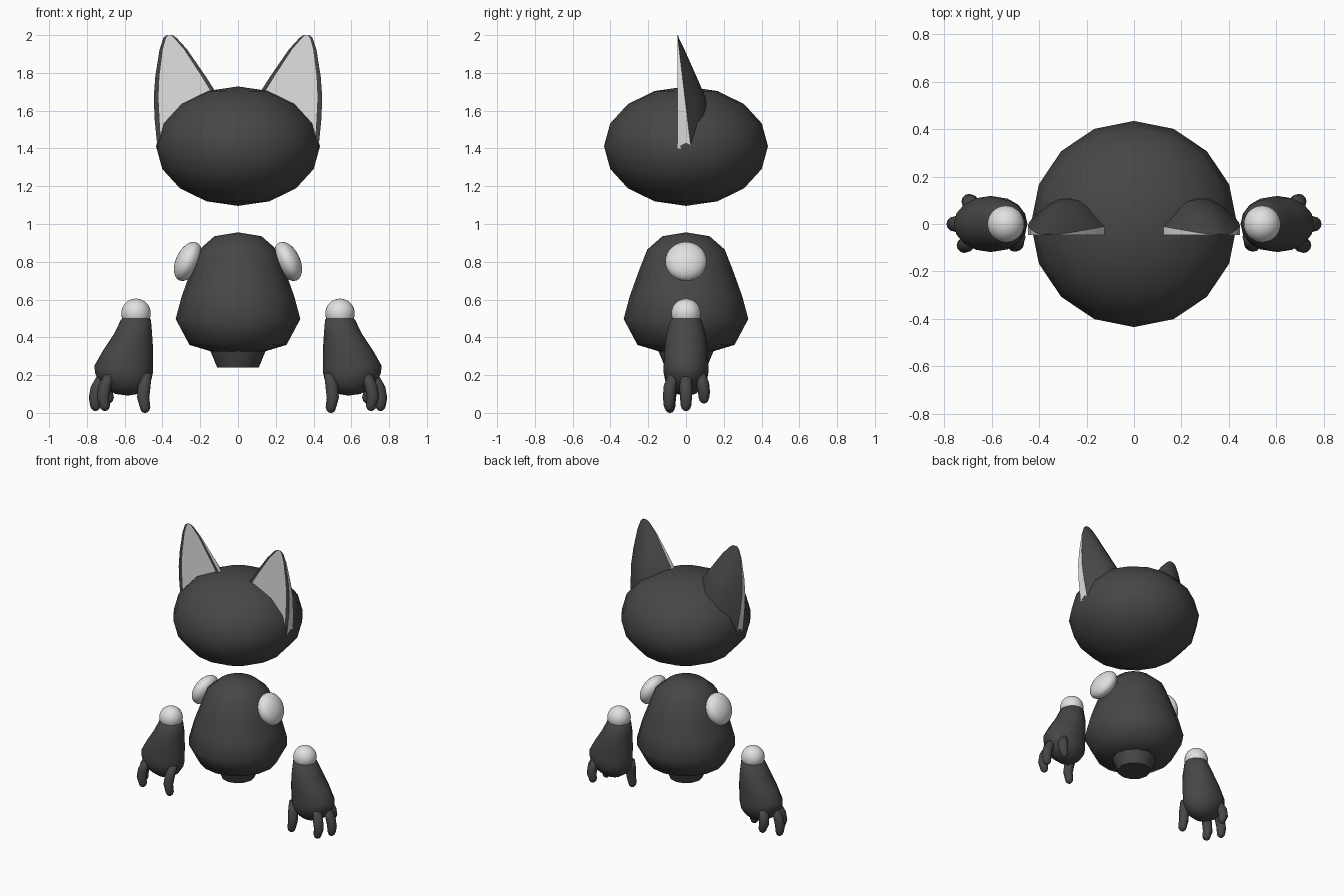
import bpy, bmesh, math
from mathutils import Matrix

if "Cube" in bpy.data.objects:
    bpy.data.objects.remove(bpy.data.objects["Cube"])


def material(name, v):
    m = bpy.data.materials.new(name)
    m.diffuse_color = (v, v, v, 1)
    m.use_nodes = True
    m.node_tree.nodes["Principled BSDF"].inputs["Base Color"].default_value = m.diffuse_color
    return m


DARK = material("charcoal", 0.062)
LIGHT = material("light_grey", 0.75)


def finish(name, bm, mats, angle=180):
    bmesh.ops.recalc_face_normals(bm, faces=bm.faces)
    me = bpy.data.meshes.new(name)
    bm.to_mesh(me)
    bm.free()
    for m in mats:
        me.materials.append(m)
    for p in me.polygons:
        p.use_smooth = True
    if angle < 180:
        me.set_sharp_from_angle(angle=math.radians(angle))
    ob = bpy.data.objects.new(name, me)
    bpy.context.collection.objects.link(ob)
    return ob


def loft(name, rings, mats, angle=180, light_columns=()):
    """Skin a list of closed rings and cap both ends."""
    bm = bmesh.new()
    rows = [[bm.verts.new(co) for co in ring] for ring in rings]
    n = len(rows[0])
    for a, b in zip(rows, rows[1:]):
        for i in range(n):
            j = (i + 1) % n
            f = bm.faces.new((a[i], a[j], b[j], b[i]))
            f.material_index = 1 if i in light_columns else 0
    bm.faces.new(rows[0])
    bm.faces.new(rows[-1])
    return finish(name, bm, mats, angle)


def ellipse(cx, cy, z, rx, ry, n=16):
    return [(cx + rx * math.cos(math.tau * i / n),
             cy + ry * math.sin(math.tau * i / n), z) for i in range(n)]


def ball(name, loc, radii, mat, tilt=0, u=32, v=16):
    bm = bmesh.new()
    bmesh.ops.create_uvsphere(
        bm, u_segments=u, v_segments=v, radius=1,
        matrix=Matrix.Translation(loc) @ Matrix.Rotation(tilt, 4, 'Y')
        @ Matrix.Diagonal((*radii, 1)))
    return finish(name, bm, [mat])


# Head
ball("head", (0, 0, 1.412), (0.434, 0.434, 0.316), DARK, u=16, v=8)

# Egg shaped body (z, radius)
body = [(0.955, 0.004), (0.935, 0.125), (0.865, 0.205), (0.75, 0.25),
        (0.62, 0.297), (0.497, 0.33), (0.36, 0.257), (0.325, 0.14), (0.31, 0.004)]
loft("body", [ellipse(0, 0, z, r, r) for z, r in body], [DARK])

# Short stub under the body
stub = [(0.36, 0.155), (0.325, 0.145), (0.24, 0.11)]
loft("lower_stub", [ellipse(0, 0, z, r, r, 12) for z, r in stub], [DARK], 60)

# Ear rows: z, inner x, outer x, rim width, bulge of the back
EAR = [(2.0, 0.347, 0.378, 0.008, 0.003), (1.985, 0.325, 0.395, 0.014, 0.006),
       (1.925, 0.27, 0.415, 0.017, 0.028), (1.78, 0.17, 0.438, 0.022, 0.075),
       (1.67, 0.10, 0.446, 0.025, 0.11), (1.55, 0.10, 0.441, 0.026, 0.11),
       (1.40, 0.15, 0.426, 0.02, 0.09)]
BACK = 8


def ear_ring(z, xi, xo, rim, bulge, side):
    front = -0.046
    edge = front + 0.12 * (2.003 - z)
    ring = [(xi, front), (xi + rim, front), (xo - rim, front), (xo, front)]
    for i in range(BACK + 1):
        s = i / BACK
        ring.append((xo + (xi - xo) * s, edge + bulge * math.sin(math.pi * s)))
    return [(side * x, y, z) for x, y in ring]


# Forearm rows: z, centre x, half width, half depth
ARM = [(0.51, 0.54, 0.06, 0.06), (0.495, 0.54, 0.079, 0.081), (0.42, 0.555, 0.10, 0.104),
       (0.33, 0.582, 0.133, 0.115), (0.25, 0.605, 0.155, 0.118), (0.21, 0.604, 0.153, 0.118),
       (0.17, 0.598, 0.138, 0.11), (0.13, 0.594, 0.108, 0.085),
       (0.10, 0.588, 0.06, 0.05), (0.093, 0.585, 0.01, 0.01)]

# Finger paths from knuckle to tip: x, y, z
FINGERS = {
    "thumb": [(0.485, -0.055, 0.21), (0.497, -0.075, 0.14), (0.502, -0.085, 0.08), (0.492, -0.085, 0.0)],
    "front_finger": [(0.68, -0.065, 0.21), (0.705, -0.085, 0.14), (0.715, -0.09, 0.08), (0.705, -0.09, 0.01)],
    "middle_finger": [(0.71, 0.0, 0.21), (0.745, 0.0, 0.14), (0.758, 0.0, 0.08), (0.755, 0.0, 0.01)],
    "back_finger": [(0.67, 0.07, 0.22), (0.69, 0.088, 0.16), (0.695, 0.095, 0.11), (0.685, 0.095, 0.05)],
}


def finger_rings(path, side):
    rings = []
    for (x, y, z), r in zip(path[:3], (0.028, 0.034, 0.032)):
        rings.append(ellipse(side * x, y, z, r, r, 12))
    # rounded tip
    x, y, z = path[3]
    for h, r in ((0.03, 0.028), (0.012, 0.022), (0.003, 0.012), (0, 0.003)):
        rings.append(ellipse(side * x, y, z + h, r, r, 12))
    return rings


for side, tag in ((1, "right"), (-1, "left")):
    loft(tag + "_ear", [ear_ring(*row, side) for row in EAR], [DARK, LIGHT], 35,
         light_columns=(1, 3, 4 + BACK))
    # Shoulder pad and elbow ball
    ball(tag + "_shoulder_pad", (side * 0.265, 0, 0.802), (0.064, 0.11, 0.11),
         LIGHT, tilt=-side * math.radians(25))
    ball(tag + "_elbow_ball", (side * 0.54, 0, 0.527), (0.078, 0.078, 0.078), LIGHT)
    # Forearm and fingers
    loft(tag + "_forearm", [ellipse(side * cx, 0, z, rx, ry) for z, cx, rx, ry in ARM], [DARK], 50)
    for name, path in FINGERS.items():
        loft(tag + "_" + name, finger_rings(path, side), [DARK])
